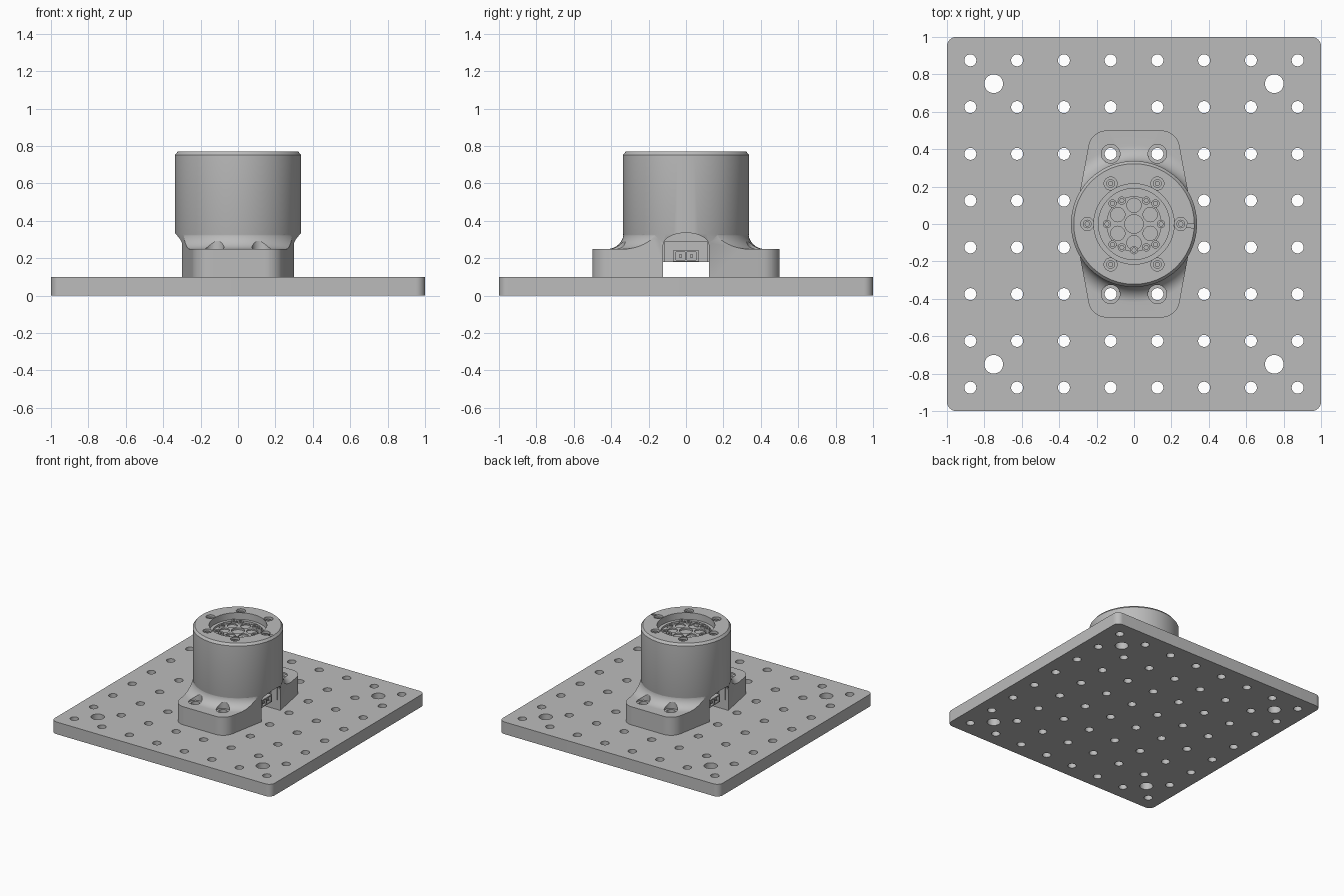
import bpy, bmesh, math
from math import cos, sin, pi, radians
from mathutils import Matrix, Vector

if "Cube" in bpy.data.objects:
    bpy.data.objects.remove(bpy.data.objects["Cube"])

grey = bpy.data.materials.new("machined grey")
grey.use_nodes = True
grey.diffuse_color = (0.5, 0.5, 0.5, 1)
grey.node_tree.nodes["Principled BSDF"].inputs["Base Color"].default_value = (0.5, 0.5, 0.5, 1)


def finish(name, bm):
    bmesh.ops.recalc_face_normals(bm, faces=bm.faces)
    mesh = bpy.data.meshes.new(name)
    bm.to_mesh(mesh)
    bm.free()
    mesh.materials.append(grey)
    ob = bpy.data.objects.new(name, mesh)
    bpy.context.scene.collection.objects.link(ob)
    return ob


def add_prism(bm, pts, z0, z1, matrix=Matrix()):
    low = [bm.verts.new(matrix @ Vector((x, y, z0))) for x, y in pts]
    high = [bm.verts.new(matrix @ Vector((x, y, z1))) for x, y in pts]
    bm.faces.new(low[::-1])
    bm.faces.new(high)
    for i in range(len(pts)):
        j = (i + 1) % len(pts)
        bm.faces.new((low[i], low[j], high[j], high[i]))


def arc(cx, cy, r, a0, a1, n):
    return [(cx + r * cos(radians(a0 + (a1 - a0) * i / n)),
             cy + r * sin(radians(a0 + (a1 - a0) * i / n))) for i in range(n + 1)]


def circle(cx, cy, r, n=32):
    return arc(cx, cy, r, 0, 360, n)[:-1]


def ring_points(r, n, start=0):
    return [(r * cos(start + 2 * pi * i / n), r * sin(start + 2 * pi * i / n)) for i in range(n)]


def prism(name, pts, z0, z1, matrix=Matrix()):
    bm = bmesh.new()
    add_prism(bm, pts, z0, z1, matrix)
    return finish(name, bm)


def cylinders(name, centres, r, z0, z1, n=32):
    bm = bmesh.new()
    for x, y in centres:
        add_prism(bm, circle(x, y, r, n), z0, z1)
    return finish(name, bm)


def revolve(name, profile, steps=96):
    bm = bmesh.new()
    vs = [bm.verts.new((r, 0, z)) for r, z in profile]
    es = [bm.edges.new(p) for p in zip(vs, vs[1:])]
    bmesh.ops.spin(bm, geom=vs + es, axis=(0, 0, 1), cent=(0, 0, 0),
                   angle=2 * pi, steps=steps, use_duplicate=False)
    bmesh.ops.remove_doubles(bm, verts=bm.verts, dist=1e-5)
    return finish(name, bm)


def boolean(target, other, operation='DIFFERENCE'):
    mod = target.modifiers.new(operation, 'BOOLEAN')
    mod.operation, mod.solver, mod.object = operation, 'EXACT', other
    graph = bpy.context.evaluated_depsgraph_get()
    mesh = bpy.data.meshes.new_from_object(target.evaluated_get(graph))
    target.modifiers.clear()
    target.data = mesh
    bpy.data.objects.remove(other)


def box(x, y):
    return [(-x, -y), (x, -y), (x, y), (-x, y)]


# Base plate with rounded corners and a grid of holes
r = 0.05
outline = []
for i, (sx, sy) in enumerate(((1, 1), (-1, 1), (-1, -1), (1, -1))):
    outline += arc(sx * (1 - r), sy * (1 - r), r, 90 * i, 90 * i + 90, 8)
plate = prism("base_plate", outline, 0, 0.1)
steps = [-0.875 + 0.25 * i for i in range(8)]
boolean(plate, cylinders("grid_holes", [(x, y) for x in steps for y in steps], 0.032, -0.1, 0.2))
corners = [(sx * 0.75, sy * 0.75) for sx in (-1, 1) for sy in (-1, 1)]
boolean(plate, cylinders("corner_holes", corners, 0.05, -0.1, 0.2))

# Mounting foot: tangent outline, with a concave fillet rising to the housing
t = 10.4
outline = (arc(0, 0, 0.316, -t, t, 8) + arc(0.145, 0.4, 0.1, t, 90, 12)
           + arc(-0.145, 0.4, 0.1, 90, 180 - t, 12) + arc(0, 0, 0.316, 180 - t, 180 + t, 8)
           + arc(-0.145, -0.4, 0.1, 180 + t, 270, 12) + arc(0.145, -0.4, 0.1, 270, 360 - t, 12))
fillet = arc(0.42, 0.335, 0.086, 270, 180, 10)
foot = revolve("foot_fillet", [(0, 0.1), (0.6, 0.1), (0.6, 0.249)] + fillet + [(0, 0.335)])
boolean(foot, prism("foot_outline", outline, 0.05, 0.45), 'INTERSECT')

# Cylindrical housing with a recessed top
housing = revolve("housing", [
    (0, 0.1), (0.313, 0.1), (0.313, 0.25), (0.337, 0.33), (0.337, 0.752), (0.322, 0.77),
    (0.215, 0.77), (0.215, 0.715), (0.19, 0.715), (0.19, 0.7), (0, 0.7)])
boolean(housing, foot, 'UNION')

# Bolt holes and spot faces in the foot
bolts = [(sx * 0.125, sy * 0.375) for sx in (-1, 1) for sy in (-1, 1)]
boolean(housing, cylinders("bolt_holes", bolts, 0.032, 0.05, 0.4))
boolean(housing, cylinders("spot_faces", bolts, 0.05, 0.237, 0.42))

# Cable tunnel and arched side pockets
side = Matrix(((0, 0, 1), (1, 0, 0), (0, 1, 0))).to_4x4()
tunnel = [(-0.122, 0.05), (0.122, 0.05), (0.122, 0.18), (-0.122, 0.18)]
boolean(housing, prism("tunnel", tunnel, -0.6, 0.6, side))
deep = [(-0.115, 0.15), (0.115, 0.15), (0.115, 0.285), (-0.115, 0.285)]
arch = [(-0.122, 0.15), (0.122, 0.15)] + [
    (0.122 * cos(pi * i / 24), 0.27 + 0.065 * sin(pi * i / 24)) for i in range(25)]
for s in (0, pi):
    turn = Matrix.Rotation(s, 4, 'Z') @ side
    boolean(housing, prism("arch_pocket", arch, 0.275, 0.6, turn))
    boolean(housing, prism("deep_pocket", deep, 0.22, 0.6, turn))

# Screw seats in the rim
rim = ring_points(0.25, 6)
boolean(housing, cylinders("rim_seats", rim, 0.035, 0.735, 0.9))
parts = [plate, housing]
screws = cylinders("rim_screws", rim, 0.023, 0.73, 0.757, 24)
boolean(screws, cylinders("rim_sockets", rim, 0.012, 0.74, 0.8, 6))
parts.append(screws)

# Output hub with pocket pattern and small screws
hub = prism("output_hub", circle(0, 0, 0.148, 64), 0.695, 0.722)
boolean(hub, cylinders("hub_bore", [(0, 0)], 0.05, 0.707, 0.8))
boolean(hub, cylinders("hub_pockets", ring_points(0.1, 6, pi / 6), 0.038, 0.712, 0.8))
parts.append(hub)
hub_spots = [(sx * x, sy * y) for sx in (-1, 1) for sy in (-1, 1)
             for x, y in ((0.065, 0.125), (0.115, 0.11))]
hub_spots += [(0.145, 0), (-0.145, 0), (0, -0.14)]
heads = cylinders("hub_screws", hub_spots, 0.022, 0.695, 0.735, 20)
boolean(heads, cylinders("hub_sockets", hub_spots, 0.012, 0.72, 0.8, 6))
parts.append(heads)

# Side connectors with two recessed sockets and pins
shell = [(-0.07, 0.181), (0.07, 0.181), (0.07, 0.242), (-0.07, 0.242)]
for label, s in (("left", 0), ("right", pi)):
    turn = Matrix.Rotation(s, 4, 'Z') @ side
    connector = prism(label + "_connector", shell, 0.21, 0.26, turn)
    bm, pins = bmesh.new(), bmesh.new()
    for y in (-0.03, 0.03):
        shift = turn @ Matrix.Translation((y, 0.211, 0))
        add_prism(bm, box(0.024, 0.021), 0.23, 0.3, shift)
        add_prism(pins, box(0.008, 0.008), 0.225, 0.255, shift)
    boolean(connector, finish("sockets", bm))
    parts += [connector, finish(label + "_connector_pins", pins)]

# Smooth curved walls, keeping the machined edges sharp
for ob in parts:
    bpy.ops.object.select_all(action='DESELECT')
    ob.select_set(True)
    bpy.context.view_layer.objects.active = ob
    bpy.ops.object.shade_smooth_by_angle(angle=radians(25))
